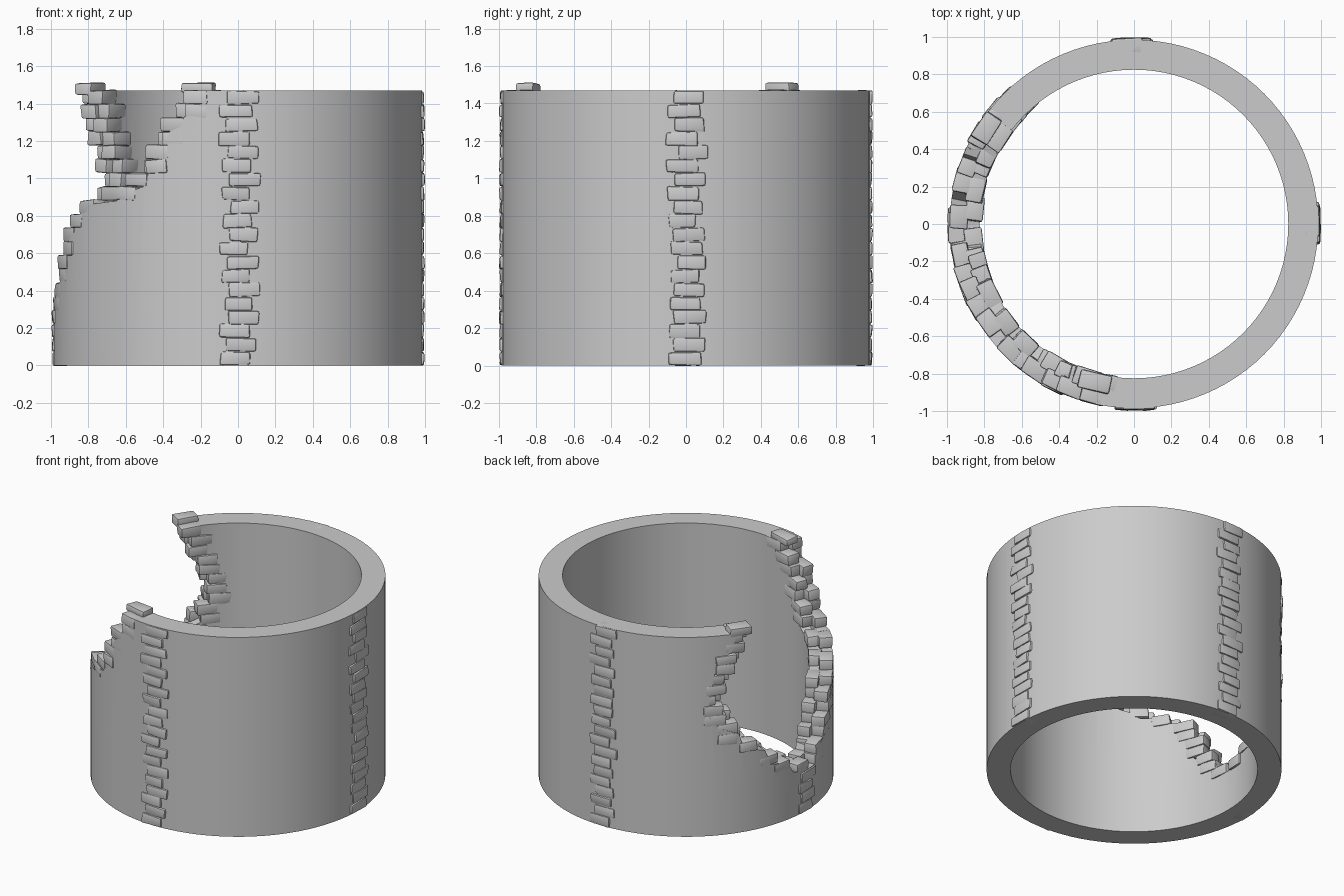
import bpy, bmesh, random
from math import sin, cos, pi, radians
from mathutils import Matrix, Vector

if "Cube" in bpy.data.objects:
    bpy.data.objects.remove(bpy.data.objects["Cube"])

random.seed(4)
H, RO, RI = 1.47, 0.985, 0.825
ROW = H / 20

# Breach edges as (z, angle in degrees from the front towards the left)
EDGE_A = [(0.30, 84), (0.45, 75), (0.67, 67), (0.80, 62), (0.86, 54), (0.92, 38),
          (1.03, 29), (1.12, 25), (1.25, 22), (1.33, 17), (1.40, 12), (1.47, 12)]
EDGE_B = [(0.30, 90), (0.38, 100), (0.45, 110), (0.62, 122), (0.78, 131),
          (0.95, 136), (1.08, 135), (1.24, 129), (1.36, 126), (1.47, 124)]


def polar(r, deg, z):
    p = radians(deg)
    return Vector((-r * sin(p), -r * cos(p), z))


def interp(edge, z):
    z = min(max(z, edge[0][0]), edge[-1][0])
    for (z0, a0), (z1, a1) in zip(edge, edge[1:]):
        if z <= z1:
            return a0 + (a1 - a0) * (z - z0) / (z1 - z0)
    return edge[-1][1]


def new_object(name, bm):
    bmesh.ops.recalc_face_normals(bm, faces=bm.faces)
    me = bpy.data.meshes.new(name)
    bm.to_mesh(me)
    bm.free()
    ob = bpy.data.objects.new(name, me)
    bpy.context.collection.objects.link(ob)
    return ob


def smooth(ob):
    bpy.ops.object.select_all(action='DESELECT')
    bpy.context.view_layer.objects.active = ob
    ob.select_set(True)
    bpy.ops.object.shade_smooth_by_angle(angle=radians(35))


def brick(bm, deg, r, z, size, tilt=0.05):
    """Worn, slightly irregular rounded stone facing outward."""
    b = bmesh.new()
    bmesh.ops.create_cube(b, size=1)
    for v in b.verts:
        v.co = Vector(c * s + random.uniform(-0.005, 0.005) for c, s in zip(v.co, size))
    bmesh.ops.bevel(b, geom=b.edges[:], offset=0.013, segments=2, profile=0.6,
                    affect='EDGES', clamp_overlap=True)
    m = (Matrix.Rotation(-radians(deg), 4, 'Z') @ Matrix.Translation((0, -r, z))
         @ Matrix.Rotation(random.uniform(-tilt, tilt), 4, 'Y'))
    b.transform(m)
    tmp = bpy.data.meshes.new("tmp")
    b.to_mesh(tmp)
    b.free()
    bm.from_mesh(tmp)
    bpy.data.meshes.remove(tmp)


# Round wall
bm = bmesh.new()
N = 96
rings = [[bm.verts.new(polar(r, 360 * i / N, z)) for i in range(N)]
         for r, z in ((RO, 0), (RO, H), (RI, H), (RI, 0))]
for k in range(4):
    a, b = rings[k], rings[(k + 1) % 4]
    for i in range(N):
        j = (i + 1) % N
        bm.faces.new((a[i], a[j], b[j], b[i]))
wall = new_object("tower_wall", bm)

# Breach cutter: edge outline swept radially through the wall
outline = ([(1.8, EDGE_A[-1][1])] + EDGE_A[::-1] + EDGE_B + [(1.8, EDGE_B[-1][1])])
bm = bmesh.new()
inner = [bm.verts.new(polar(0.3, a, z)) for z, a in outline]
outer = [bm.verts.new(polar(2.4, a, z)) for z, a in outline]
for i in range(len(outline)):
    j = (i + 1) % len(outline)
    bm.faces.new((inner[i], inner[j], outer[j], outer[i]))
bm.faces.new(inner)
bm.faces.new(outer[::-1])
bmesh.ops.triangulate(bm, faces=bm.faces[:])
cutter = new_object("breach_cutter", bm)
mod = wall.modifiers.new("breach", 'BOOLEAN')
mod.object, mod.operation, mod.solver = cutter, 'DIFFERENCE', 'EXACT'
bpy.context.view_layer.objects.active = wall
bpy.ops.object.modifier_apply(modifier=mod.name)
bpy.data.objects.remove(cutter)
smooth(wall)

# Exposed stone strips on the four sides
for name, deg, top in (("front", 0, 20), ("right", -90, 20), ("back", 180, 20), ("left", 90, 4)):
    bm = bmesh.new()
    for i in range(top):
        off = (2 if i % 2 else -1) * random.uniform(0.3, 1.0) + random.uniform(-0.6, 0.6)
        w = random.uniform(0.145, 0.175)
        brick(bm, deg - off, 0.949, (i + 0.5) * ROW, (w, 0.09, ROW - 0.002), 0.02)
    smooth(new_object(name + "_stone_strip", bm))

# Broken edge stones: outer and inner course along each side of the breach
for name, edge, side in (("front", EDGE_A, -1), ("rear", EDGE_B, 1)):
    bm = bmesh.new()
    for i in range(4, 20):
        z = (i + 0.5) * ROW
        a0, a1 = interp(edge, z - ROW / 2), interp(edge, z + ROW / 2)
        for r, step in ((0.94, 8.5), (0.862, 9.5)):
            n = max(1, round(abs(a1 - a0) / step))
            for k in range(n):
                a = a0 + (a1 - a0) * (k + 0.5) / n
                a += (1.3 if (i + (r < 0.9)) % 2 else -1.3) + random.uniform(-0.8, 0.8)
                brick(bm, a, r + random.uniform(-0.006, 0.006), z,
                      (random.uniform(0.125, 0.155), 0.094, ROW + 0.002))
    # Loose cap stone on the rim
    if side < 0:
        brick(bm, 14, 0.87, 1.483, (0.17, 0.1, 0.05), 0.02)
    else:
        brick(bm, 123, 0.94, 1.478, (0.16, 0.1, 0.065), 0.02)
    smooth(new_object(name + "_breach_stones", bm))
